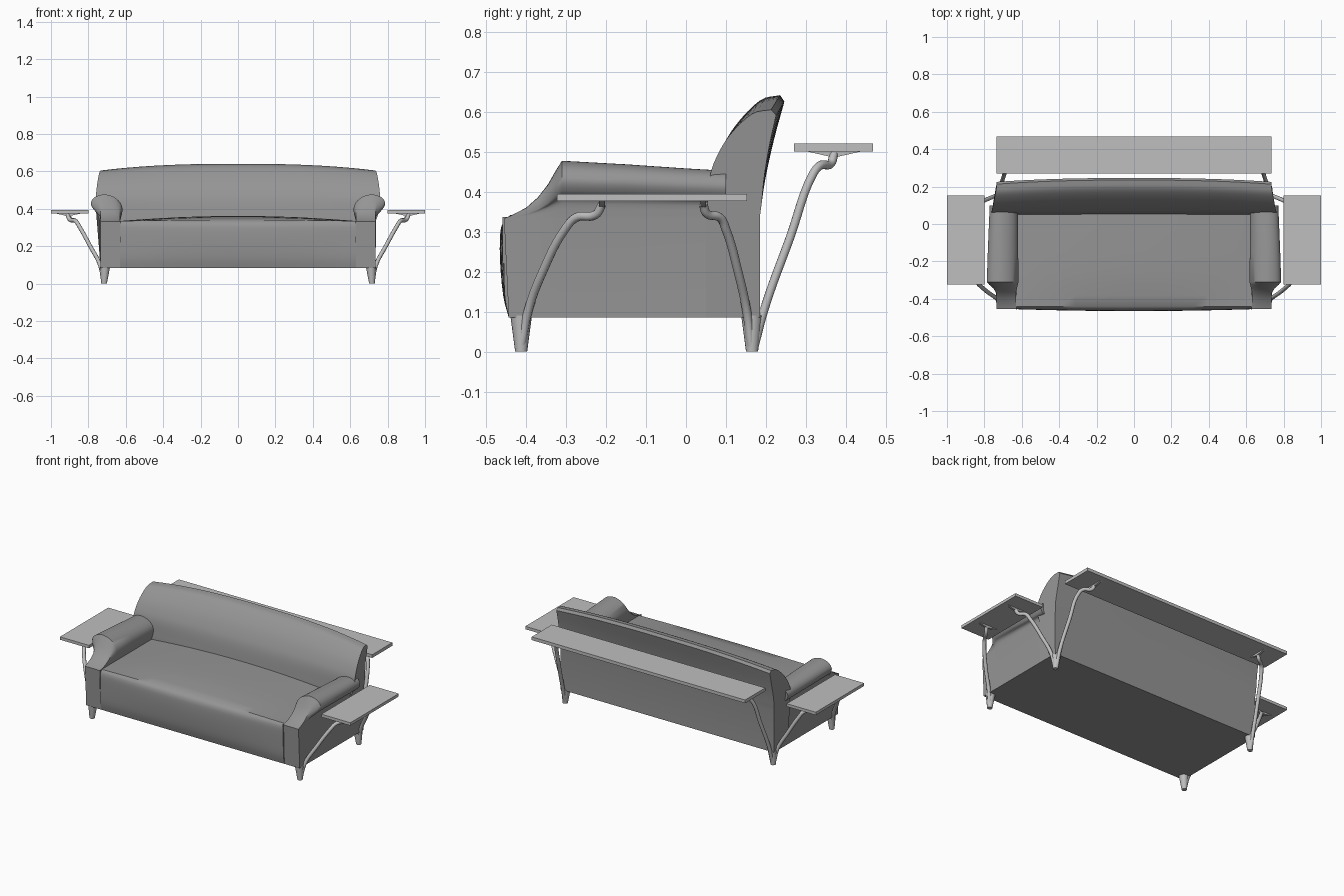
import bpy, bmesh, math
from mathutils import Vector

cube = bpy.data.objects.get("Cube")
if cube:
    bpy.data.objects.remove(cube, do_unlink=True)


def material(name, value):
    m = bpy.data.materials.new(name)
    m.use_nodes = True
    col = (value, value, value, 1)
    m.diffuse_color = col
    bsdf = m.node_tree.nodes["Principled BSDF"]
    bsdf.inputs["Base Color"].default_value = col
    bsdf.inputs["Roughness"].default_value = 0.7
    return m


FABRIC = material("grey upholstery", 0.30)
METAL = material("light grey metal", 0.52)


def finish(bm, name, mat, angle=40):
    bmesh.ops.recalc_face_normals(bm, faces=bm.faces)
    me = bpy.data.meshes.new(name)
    bm.to_mesh(me)
    bm.free()
    return add_object(name, me, mat, angle)


def add_object(name, me, mat, angle=40):
    me.materials.clear()
    me.materials.append(mat)
    ob = bpy.data.objects.new(name, me)
    bpy.context.collection.objects.link(ob)
    bpy.ops.object.select_all(action='DESELECT')
    ob.select_set(True)
    bpy.context.view_layer.objects.active = ob
    bpy.ops.object.shade_smooth_by_angle(angle=math.radians(angle))
    return ob


def loft(name, sections, mat):
    """Skin closed cross-sections and cap both ends."""
    bm = bmesh.new()
    rings = [[bm.verts.new(p) for p in s] for s in sections]
    n = len(rings[0])
    for a, b in zip(rings, rings[1:]):
        for i in range(n):
            j = (i + 1) % n
            bm.faces.new((a[i], a[j], b[j], b[i]))
    bm.faces.new(rings[0])
    bm.faces.new(rings[-1])
    return finish(bm, name, mat)


def smooth_path(pts, steps=4):
    """Catmull-Rom curve through 2D points."""
    ps = [Vector(p) for p in pts]
    ps = [2 * ps[0] - ps[1]] + ps + [2 * ps[-1] - ps[-2]]
    out = []
    for a, b, c, d in zip(ps, ps[1:], ps[2:], ps[3:]):
        for k in range(steps):
            t = k / steps
            out.append(0.5 * (2 * b + (c - a) * t + (2 * a - 5 * b + 4 * c - d) * t * t
                              + (3 * b - a - 3 * c + d) * t ** 3))
    return out + [ps[-2]]


def box(name, lo, hi, mat):
    corners = [(lo[0], lo[1]), (hi[0], lo[1]), (hi[0], hi[1]), (lo[0], hi[1])]
    return loft(name, [[(x, y, z) for x, y in corners] for z in (lo[2], hi[2])], mat)


def tube(name, pts, radius, mat):
    cu = bpy.data.curves.new(name, 'CURVE')
    cu.dimensions = '3D'
    cu.bevel_depth = radius
    cu.bevel_resolution = 3
    cu.resolution_u = 6
    cu.use_fill_caps = True
    sp = cu.splines.new('BEZIER')
    sp.bezier_points.add(len(pts) - 1)
    for bp, p in zip(sp.bezier_points, pts):
        bp.co = p
        bp.handle_left_type = bp.handle_right_type = 'AUTO'
    tmp = bpy.data.objects.new(name + "_path", cu)
    bpy.context.collection.objects.link(tmp)
    dg = bpy.context.evaluated_depsgraph_get()
    me = bpy.data.meshes.new_from_object(tmp.evaluated_get(dg))
    bpy.data.objects.remove(tmp, do_unlink=True)
    return add_object(name, me, mat)


# Seat: crowned block with a slightly bowed front
FLOOR, HALF = 0.085, 0.735
sections = []
for i in range(17):
    x = -0.63 + 1.26 * i / 16
    f = 1 - (x / 0.63) ** 2
    front = smooth_path([(-0.443, FLOOR), (-0.453 - 0.004 * f, 0.14), (-0.455 - 0.010 * f, 0.23),
                         (-0.455 - 0.009 * f, 0.30), (-0.450 - 0.006 * f, 0.325)], 3)
    top = smooth_path([(-0.44, 0.335 + 0.006 * f), (-0.25, 0.335 + 0.025 * f),
                       (0.1, 0.335 + 0.027 * f)], 3)
    sections.append([(x, p.x, p.y) for p in front + top] + [(x, 0.1, FLOOR)])
loft("seat", sections, FABRIC)

# Backrest: curved profile with a crowned top and flared ends
profile = ([Vector((0.185, FLOOR))]
           + smooth_path([(0.185, 0.34), (0.198, 0.43), (0.22, 0.53), (0.246, 0.625)], 3)
           + smooth_path([(0.235, 0.641), (0.185, 0.628), (0.125, 0.567), (0.085, 0.50),
                          (0.064, 0.44), (0.05, 0.34)])
           + [Vector((0.05, FLOOR))])
sections = []
for i in range(25):
    u = -1 + i / 12
    drop = abs(u) ** 2.5
    ring = []
    for p in profile:
        up = max(0, (p.y - 0.38) / 0.26)
        flare = 0.028 * min(1, max(0, (0.22 - p.x) / 0.16)) * min(1, max(0, (p.y - 0.33) / 0.08))
        ring.append((u * (HALF + flare), p.x - 0.022 * drop * up, p.y - 0.036 * drop * up))
    sections.append(ring)
loft("backrest", sections, FABRIC)

# Arms: rolled section that melts into the seat front
roll = smooth_path([(0.735, 0.33), (0.742, 0.38), (0.77, 0.395), (0.787, 0.43), (0.765, 0.463),
                    (0.71, 0.477), (0.65, 0.455), (0.618, 0.405), (0.63, 0.335)])
arm_section = [Vector((0.625, FLOOR)), Vector((0.735, FLOOR))] + roll
# (y, height of roll, side bulge of roll)
stations = [(-0.455, 0.02, 0), (-0.44, 0.06, 0), (-0.40, 0.20, 0), (-0.37, 0.38, 0.05),
            (-0.345, 0.60, 0.3), (-0.325, 0.84, 0.75), (-0.31, 1, 1), (-0.15, 0.94, 0.9),
            (0.0, 0.87, 0.78), (0.1, 0.83, 0.7)]
for side, label in ((1, "left"), (-1, "right")):
    sections = []
    for k, (y, h, b) in enumerate(stations):
        ring = []
        for p in arm_section:
            x, z = p
            if x > 0.735:
                x = 0.735 + (x - 0.735) * b
            elif x < 0.63 and z > 0.335:
                x = 0.63 + (x - 0.63) * b
            if z > 0.33:
                z = 0.33 + (z - 0.33) * h
            lean = 0.012 * (0.335 - z) / 0.25 if k == 0 else 0
            ring.append((side * x, y + lean, z))
        sections.append(ring)
    loft(label + "_arm", sections, FABRIC)

    # Front seam between arm and seat
    xs = sorted((side * 0.629, side * 0.632))
    box(label + "_seam", (xs[0], -0.459, 0.22), (xs[1], -0.44, 0.336), FABRIC)

    # Tapered feet
    for y, end in ((-0.412, "front"), (0.165, "rear")):
        rings = []
        for z, r, cx in ((0, 0.015, 0.716), (0.09, 0.027, 0.711)):
            rings.append([(side * cx + r * math.cos(a * math.tau / 16),
                           y + r * math.sin(a * math.tau / 16), z) for a in range(16)])
        loft(f"{label}_{end}_foot", rings, METAL)

    # Side table
    xs = sorted((side * 0.80, side * 1.0))
    box(label + "_side_table", (xs[0], -0.323, 0.376), (xs[1], 0.152, 0.394), METAL)

    # Bent rods and triangular brackets under the side table
    front_rod = [(0.72, -0.412, 0.01), (0.738, -0.395, 0.10), (0.79, -0.358, 0.20),
                 (0.848, -0.303, 0.305), (0.868, -0.275, 0.335), (0.90, -0.225, 0.343),
                 (0.912, -0.21, 0.368)]
    rear_rod = [(0.72, 0.163, 0.01), (0.738, 0.152, 0.10), (0.79, 0.13, 0.20),
                (0.848, 0.10, 0.305), (0.868, 0.085, 0.335), (0.895, 0.052, 0.345),
                (0.91, 0.043, 0.368)]
    for pts, end in ((front_rod, "front"), (rear_rod, "rear")):
        tube(f"{label}_{end}_side_rod", [(side * x, y, z) for x, y, z in pts], 0.011, METAL)
        yc = pts[-1][1]
        loft(f"{label}_{end}_side_bracket",
             [[(side * 0.83, y, 0.377), (side * 0.98, y, 0.377), (side * 0.91, y, 0.36)]
              for y in (yc - 0.007, yc + 0.007)], METAL)

    # Rod and bracket under the rear shelf
    back_rod = [(0.714, 0.17, 0.01), (0.712, 0.197, 0.11), (0.695, 0.26, 0.285),
                (0.672, 0.318, 0.445), (0.655, 0.335, 0.465), (0.615, 0.362, 0.47),
                (0.602, 0.37, 0.494)]
    tube(label + "_shelf_rod", [(side * x, y, z) for x, y, z in back_rod], 0.011, METAL)
    loft(label + "_shelf_bracket",
         [[(side * x, 0.295, 0.502), (side * x, 0.445, 0.502), (side * x, 0.37, 0.485)]
          for x in (0.595, 0.609)], METAL)

# Rear shelf
box("rear_shelf", (-HALF, 0.27, 0.50), (HALF, 0.468, 0.52), METAL)
